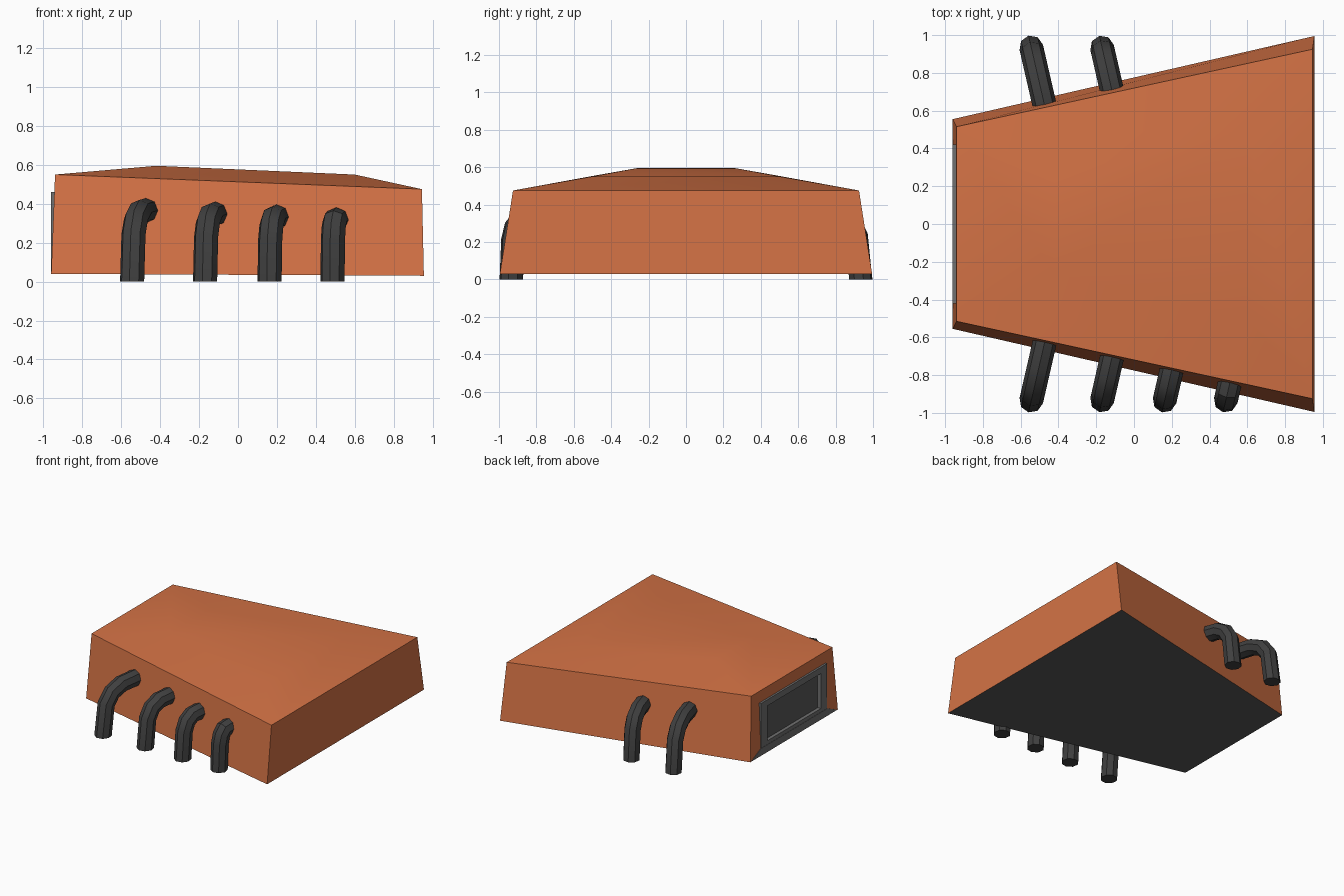
import bpy, bmesh
from math import sin, cos, pi, radians
from mathutils import Vector

if "Cube" in bpy.data.objects:
    bpy.data.objects.remove(bpy.data.objects["Cube"])


def material(name, rgb):
    m = bpy.data.materials.new(name)
    m.diffuse_color = (*rgb, 1)
    m.use_nodes = True
    m.node_tree.nodes["Principled BSDF"].inputs["Base Color"].default_value = m.diffuse_color
    return m


ORANGE = material("orange_paint", (0.66, 0.17, 0.06))
DARK = material("dark_pipe", (0.05, 0.05, 0.05))
GREY = material("grey_metal", (0.16, 0.16, 0.16))
BASE = material("base_grey", (0.10, 0.10, 0.10))


def make(name, verts, faces, mats, smooth=False):
    me = bpy.data.meshes.new(name)
    me.from_pydata(verts, [], faces)
    bm = bmesh.new()
    bm.from_mesh(me)
    bmesh.ops.recalc_face_normals(bm, faces=bm.faces)
    bm.to_mesh(me)
    bm.free()
    ob = bpy.data.objects.new(name, me)
    bpy.context.collection.objects.link(ob)
    for m in mats:
        me.materials.append(m)
    if smooth:
        bpy.ops.object.select_all(action='DESELECT')
        ob.select_set(True)
        bpy.context.view_layer.objects.active = ob
        bpy.ops.object.shade_smooth_by_angle(angle=radians(35))
    return ob


def prism(name, outline, x0, x1, mats):
    # extrude a (y, z) outline along x
    n = len(outline)
    verts = [(x, y, z) for x in (x0, x1) for y, z in outline]
    faces = [tuple(range(n)), tuple(range(n, 2 * n))]
    faces += [(i, (i + 1) % n, (i + 1) % n + n, i + n) for i in range(n)]
    return make(name, verts, faces, mats)


def rect(w, z0, z1):
    return [(-w, z0), (w, z0), (w, z1), (-w, z1)]


# Body: tapered wedge with a crowned top
def ring(xl, yl, zl, xr, yr, zr):
    return [(xl, -yl, zl), (xr, -yr, zr), (xr, yr, zr), (xl, yl, zl)]


verts = (ring(-0.96, 0.555, 0.04, 0.955, 0.995, 0.03)
         + ring(-0.94, 0.515, 0.55, 0.945, 0.925, 0.475)
         + ring(-0.42, 0.26, 0.595, 0.60, 0.50, 0.55))
faces = [(0, 1, 2, 3), (8, 9, 10, 11)]
for k in (0, 4):
    faces += [(k + i, k + (i + 1) % 4, k + 4 + (i + 1) % 4, k + 4 + i) for i in range(4)]
body = make("body", verts, faces, [ORANGE, BASE], True)
body.data.polygons[0].material_index = 1

# Pocket in the narrow end
cutter = prism("pocket_cutter", rect(0.38, 0.09, 0.43), -1.1, -0.91, [ORANGE])
cutter.hide_render = True
cutter.hide_viewport = True
cut = body.modifiers.new("pocket", 'BOOLEAN')
cut.operation = 'DIFFERENCE'
cut.solver = 'EXACT'
cut.object = cutter

# End frame, sill and recessed panel
loops = [rect(0.42, 0.06, 0.46), rect(0.34, 0.13, 0.41)]
verts = [(x, y, z) for x in (-0.96, -0.92) for lp in loops for y, z in lp]
faces = []
for i in range(4):
    j = (i + 1) % 4
    for a, b in ((0, 4), (4, 12), (12, 8), (8, 0)):
        faces.append((a + i, a + j, b + j, b + i))
make("end_frame", verts, faces, [GREY])
prism("end_sill", [(-0.545, 0.042), (0.545, 0.042), (0.42, 0.10), (-0.42, 0.10)],
      -0.962, -0.94, [GREY])
prism("end_panel", rect(0.37, 0.10, 0.42), -0.932, -0.915, [BASE])


# Exhaust pipes: bent tubes leaving the side wall and dropping to the floor
PROFILE = [(1, 0), (0.90, 0.66), (0.72, 0.87), (0.42, 0.98), (0, 1)]


def pipe(name, x, y, reach, height, side, r=0.0635, n=8):
    out = Vector((-0.224, side * 0.975, 0))
    up = Vector((0, 0, 1))
    across = out.cross(up)
    path = [(d * reach, z * height) for d, z in PROFILE] + [(-0.05, height)]
    pts = [Vector((x, side * y, 0)) + out * d + up * z for d, z in path]
    verts, faces = [], []
    for k, p in enumerate(pts):
        if k == 0:
            m = out
        elif k == len(pts) - 1:
            m = up
        else:
            t = (p - pts[k - 1]).normalized() + (pts[k + 1] - p).normalized()
            m = t.normalized().cross(across)
        for i in range(n):
            a = 2 * pi * i / n
            verts.append(p + across * (r * cos(a)) + m * (r * sin(a)))
    # keep every ring turning the same way round
    for k in range(len(pts) - 1):
        ref = verts[k * n + 2] - pts[k]
        if ref.dot(verts[(k + 1) * n + 2] - pts[k + 1]) < 0:
            for i in range(n):
                v = verts[(k + 1) * n + i] - pts[k + 1]
                verts[(k + 1) * n + i] = pts[k + 1] + v - 2 * (v - across * v.dot(across))
        faces += [(k * n + i, k * n + (i + 1) % n, (k + 1) * n + (i + 1) % n, (k + 1) * n + i)
                  for i in range(n)]
    last = (len(pts) - 1) * n
    faces += [tuple(range(n)), tuple(range(last, last + n))]
    make(name, verts, faces, [DARK], True)


PIPES = [(-0.475, 0.635, 0.308, 0.365), (-0.118, 0.712, 0.228, 0.347),
         (0.197, 0.783, 0.156, 0.332), (0.505, 0.851, 0.086, 0.317)]
for i, spec in enumerate(PIPES):
    pipe(f"front_pipe_{i + 1}", *spec, -1)
for i, spec in enumerate(PIPES[:2]):
    pipe(f"back_pipe_{i + 1}", *spec, 1)
